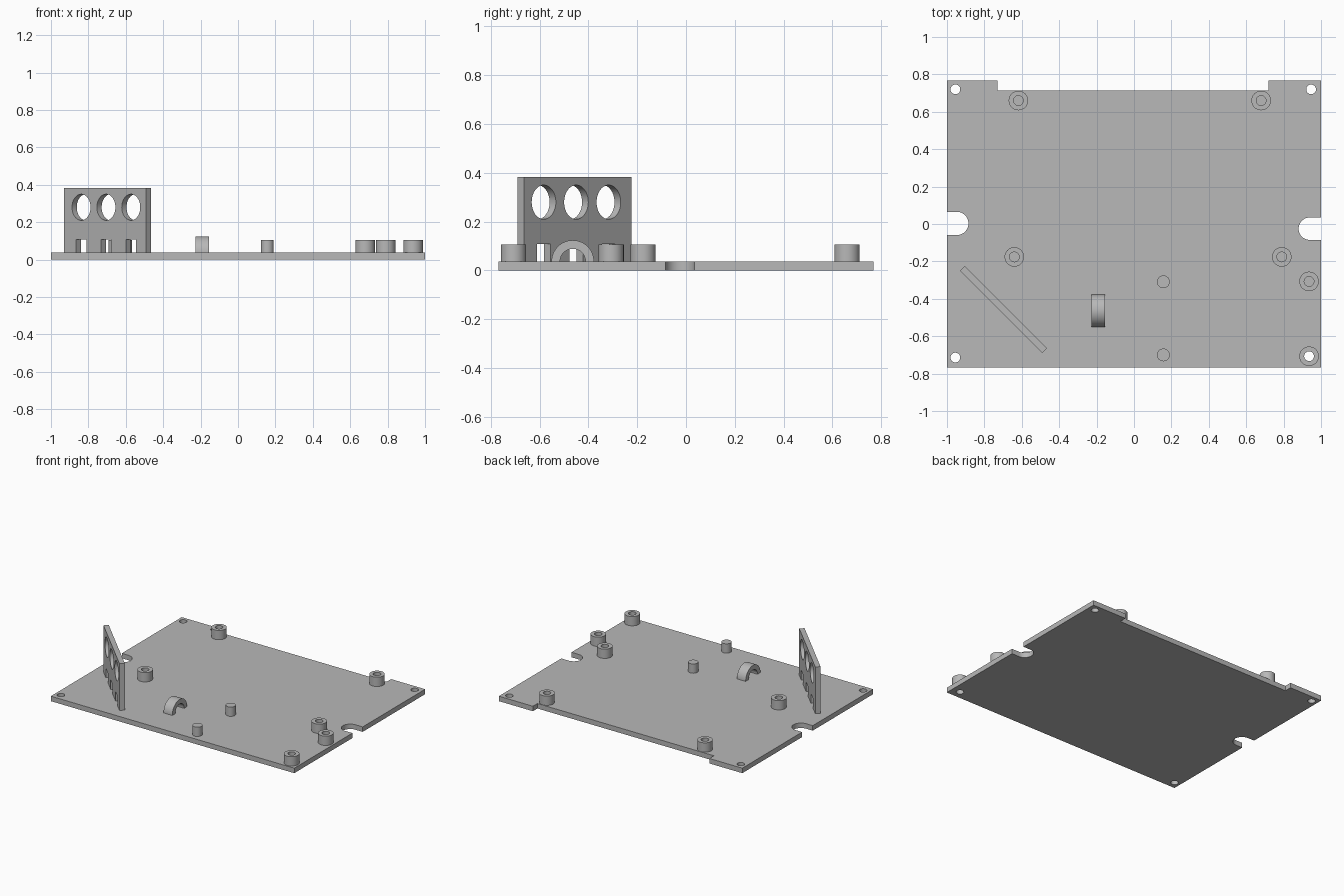
import bpy, bmesh
from math import pi, cos, sin, radians
from mathutils import Matrix, Vector

cube = bpy.data.objects.get("Cube")
if cube:
    bpy.data.objects.remove(cube, do_unlink=True)

grey = bpy.data.materials.new("plain grey")
grey.use_nodes = True
COLOUR = (0.48, 0.48, 0.48, 1)
grey.diffuse_color = COLOUR
grey.node_tree.nodes["Principled BSDF"].inputs["Base Color"].default_value = COLOUR

THICK = 0.037      # base plate thickness
POST_TOP = 0.106   # top of standoffs and pins
HOLE = 0.026


def arc(cx, cy, r, a0, a1, n):
    """Points on an arc, angles in degrees."""
    return [(cx + r * cos(radians(a0 + (a1 - a0) * i / n)),
             cy + r * sin(radians(a0 + (a1 - a0) * i / n))) for i in range(n + 1)]


def finish(bm, name, matrix=None):
    bmesh.ops.recalc_face_normals(bm, faces=bm.faces)
    mesh = bpy.data.meshes.new(name)
    bm.to_mesh(mesh)
    bm.free()
    mesh.materials.append(grey)
    ob = bpy.data.objects.new(name, mesh)
    bpy.context.collection.objects.link(ob)
    if matrix:
        ob.matrix_world = matrix
    return ob


def prism(name, points, z0, z1, matrix=None):
    """Extrude a flat outline upwards."""
    bm = bmesh.new()
    face = bm.faces.new([bm.verts.new((x, y, z0)) for x, y in points])
    top = bmesh.ops.extrude_face_region(bm, geom=[face])["geom"]
    bmesh.ops.translate(bm, vec=(0, 0, z1 - z0),
                        verts=[v for v in top if isinstance(v, bmesh.types.BMVert)])
    return finish(bm, name, matrix)


def rect(x0, x1, y0, y1):
    return [(x0, y0), (x1, y0), (x1, y1), (x0, y1)]


def circle(x, y, r, n=48):
    return arc(x, y, r, 0, 360, n)[:-1]


def smooth(ob):
    bpy.ops.object.select_all(action='DESELECT')
    ob.select_set(True)
    bpy.context.view_layer.objects.active = ob
    bpy.ops.object.shade_smooth_by_angle(angle=radians(30))


def cut(ob, cutters):
    for c in cutters:
        mod = ob.modifiers.new("cut", 'BOOLEAN')
        mod.operation, mod.solver, mod.object = 'DIFFERENCE', 'EXACT', c
        bpy.context.view_layer.objects.active = ob
        bpy.ops.object.modifier_apply(modifier=mod.name)
        bpy.data.objects.remove(c, do_unlink=True)


# Base plate: recessed back edge and a rounded slot in each side
outline = [(-1, -0.768), (1, -0.768)]
outline += [(1, -0.085)] + arc(0.94, -0.025, 0.06, 270, 90, 24) + [(1, 0.035)]
outline += [(1, 0.768), (0.72, 0.768), (0.72, 0.715), (-0.73, 0.715), (-0.73, 0.768), (-1, 0.768)]
outline += [(-1, 0.065)] + arc(-0.947, 0.003, 0.062, 90, -90, 24) + [(-1, -0.059)]
plate = prism("base_plate", outline, 0, THICK)
corners = [(-0.955, 0.72), (0.947, 0.72), (-0.955, -0.714), (0.936, -0.707)]
cut(plate, [prism("drill", circle(x, y, HOLE), -0.1, 0.1) for x, y in corners])
smooth(plate)

# Hollow standoffs
for i, (x, y) in enumerate([(-0.618, 0.66), (0.68, 0.66), (-0.64, -0.176),
                            (0.79, -0.176), (0.936, -0.307), (0.936, -0.707)]):
    post = prism(f"standoff_{i + 1}", circle(x, y, 0.052), THICK, POST_TOP)
    cut(post, [prism("drill", circle(x, y, HOLE), 0, 0.2)])
    smooth(post)

# Solid locating pins
for i, y in enumerate((-0.309, -0.7)):
    smooth(prism(f"pin_{i + 1}", circle(0.157, y, 0.034), THICK, POST_TOP))

# Half-round cable arch, drawn in profile and turned to run along x
turn = Matrix(((0, 0, 1, 0), (1, 0, 0, 0), (0, 1, 0, 0), (0, 0, 0, 1)))
profile = arc(0, 0, 0.087, 0, 180, 32) + arc(0, 0, 0.052, 180, 0, 32)
smooth(prism("cable_arch", profile, -0.036, 0.036,
             Matrix.Translation((-0.19, -0.464, THICK)) @ turn))

# Upright panel set at 45 degrees, with round holes above small slots
place = (Matrix.Translation((-0.698, -0.457, 0)) @ Matrix.Rotation(-pi / 4, 4, 'Z')
         @ Matrix.Rotation(pi / 2, 4, 'X'))
panel = prism("sensor_panel", rect(-0.311, 0.311, THICK, 0.384), -0.018, 0.018, place)
cutters = []
for x in (-0.18, 0.008, 0.196):
    cutters.append(prism("round_cutter", circle(x, 0.28, 0.07), -0.1, 0.1, place))
    cutters.append(prism("slot_cutter", rect(x - 0.038, x + 0.038, 0, 0.108), -0.1, 0.1, place))
bpy.context.view_layer.update()
cut(panel, cutters)
smooth(panel)
